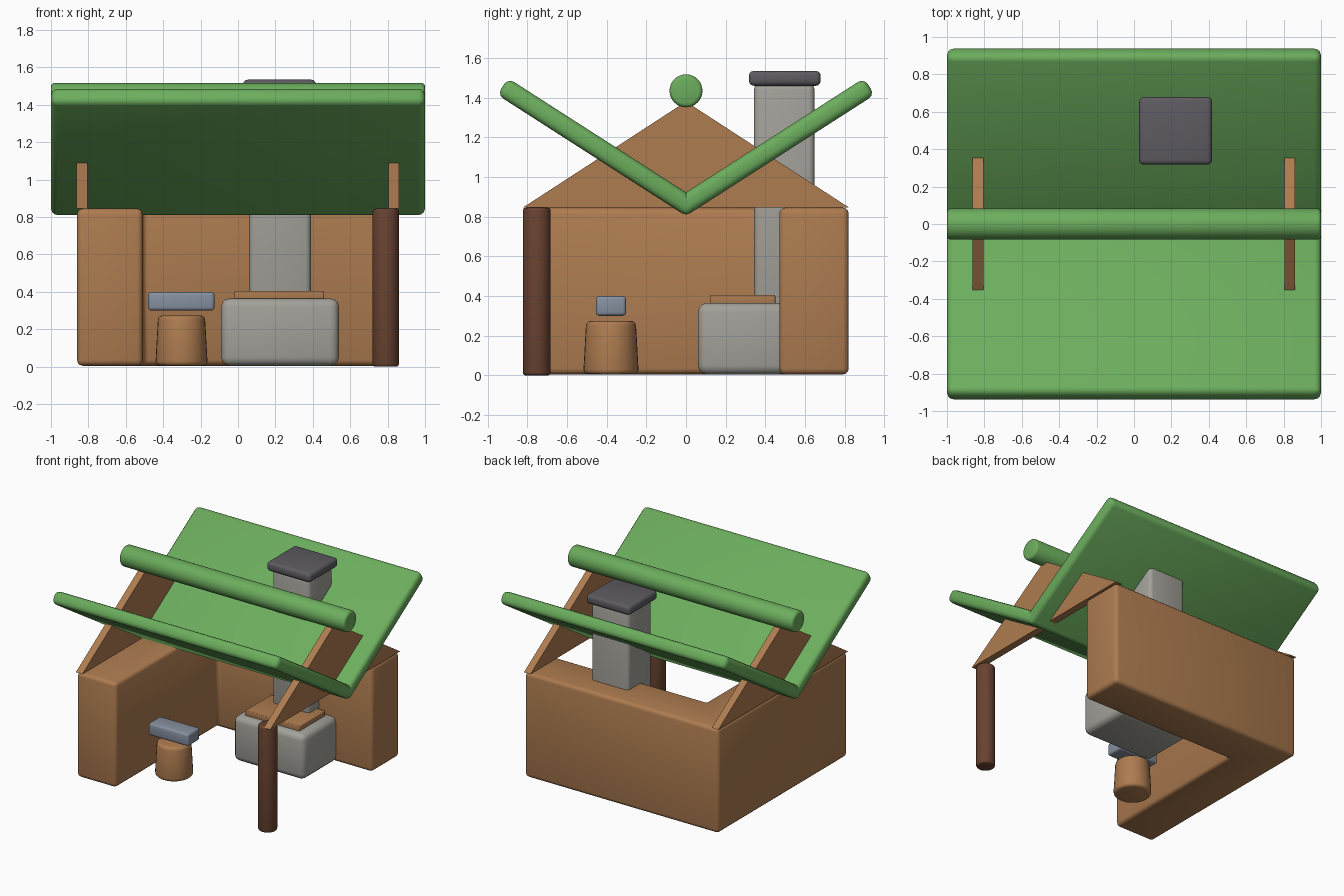
import bpy, bmesh, math
from mathutils import Matrix, Vector

if "Cube" in bpy.data.objects:
    bpy.data.objects.remove(bpy.data.objects["Cube"])


def material(name, rgb):
    m = bpy.data.materials.new(name)
    m.diffuse_color = (*rgb, 1)
    m.use_nodes = True
    m.node_tree.nodes["Principled BSDF"].inputs["Base Color"].default_value = m.diffuse_color
    return m


GREEN = material("green roof", (0.15, 0.42, 0.11))
WOOD = material("light wood", (0.42, 0.20, 0.08))
DARK = material("dark wood", (0.14, 0.055, 0.03))
STONE = material("pale stone", (0.36, 0.355, 0.32))
CAP = material("dark stone", (0.11, 0.105, 0.12))
STEEL = material("blue steel", (0.24, 0.28, 0.35))


def finish(name, bm, mat, bevel=0, matrix=Matrix(), segments=3):
    """Round the sharp edges, place the part and shade it."""
    bmesh.ops.recalc_face_normals(bm, faces=bm.faces[:])
    if bevel:
        edges = [e for e in bm.edges if e.calc_face_angle(0) > math.radians(50)]
        bmesh.ops.bevel(bm, geom=edges, offset=bevel, segments=segments,
                        profile=0.5, affect='EDGES', clamp_overlap=True)
    bm.transform(matrix)
    mesh = bpy.data.meshes.new(name)
    bm.to_mesh(mesh)
    bm.free()
    mesh.materials.append(mat)
    ob = bpy.data.objects.new(name, mesh)
    bpy.context.collection.objects.link(ob)
    bpy.ops.object.select_all(action='DESELECT')
    bpy.context.view_layer.objects.active = ob
    ob.select_set(True)
    bpy.ops.object.shade_smooth_by_angle(angle=math.radians(35))
    return ob


def box(name, centre, size, mat, bevel, tilt=0):
    bm = bmesh.new()
    bmesh.ops.create_cube(bm, size=1, matrix=Matrix.Diagonal((*size, 1)))
    place = Matrix.Translation(centre) @ Matrix.Rotation(tilt, 4, 'X')
    return finish(name, bm, mat, bevel, place)


def cylinder(name, centre, r1, r2, depth, mat, bevel, turn=Matrix()):
    bm = bmesh.new()
    bmesh.ops.create_cone(bm, cap_ends=True, segments=32, radius1=r1,
                          radius2=r2, depth=depth)
    return finish(name, bm, mat, bevel, Matrix.Translation(centre) @ turn)


def prism(name, points, push, mat, bevel=0):
    bm = bmesh.new()
    face = bm.faces.new([bm.verts.new(p) for p in points])
    out = bmesh.ops.extrude_face_region(bm, geom=[face])
    bmesh.ops.translate(bm, vec=Vector(push),
                        verts=[v for v in out['geom'] if isinstance(v, bmesh.types.BMVert)])
    return finish(name, bm, mat, bevel)


# thick L-shaped wall: left side and back
outline = [(-0.86, -0.82), (-0.51, -0.82), (-0.51, 0.47),
           (0.86, 0.47), (0.86, 0.82), (-0.86, 0.82)]
prism("corner_wall", [(x, y, 0.005) for x, y in outline], (0, 0, 0.84), WOOD, 0.03)

# corner post
cylinder("corner_post", (0.79, -0.752, 0.4225), 0.07, 0.07, 0.845, DARK, 0.015)

# gable triangles
for side, x in (("left", -0.863), ("right", 0.804)):
    prism(side + "_gable", [(x, -0.823, 0.845), (x, 0.823, 0.845), (x, 0, 1.38)],
          (0.058, 0, 0), WOOD)

# roof slabs sloping down to the middle, and the ridge pole
for side, s in (("front", -1), ("back", 1)):
    box(side + "_roof_slab", (0, s * 0.444, 1.148), (2, 1.14, 0.1), GREEN,
        0.035, s * math.radians(32.7))
cylinder("ridge_pole", (0, 0, 1.434), 0.083, 0.083, 2, GREEN, 0.02,
         Matrix.Rotation(math.pi / 2, 4, 'Y'))

# forge with its top board, chimney and cap
box("forge_base", (0.225, 0.285, 0.185), (0.63, 0.45, 0.36), STONE, 0.045)
box("forge_board", (0.22, 0.285, 0.38), (0.48, 0.33, 0.05), WOOD, 0.006)
box("chimney", (0.225, 0.495, 0.88), (0.33, 0.305, 1.18), STONE, 0.03)
box("chimney_cap", (0.222, 0.498, 1.497), (0.39, 0.362, 0.075), CAP, 0.025)

# stump with the anvil block floating just above
cylinder("stump", (-0.302, -0.378, 0.14), 0.14, 0.125, 0.27, WOOD, 0.025)
box("anvil_block", (-0.303, -0.378, 0.35), (0.355, 0.152, 0.1), STEEL, 0.018)
